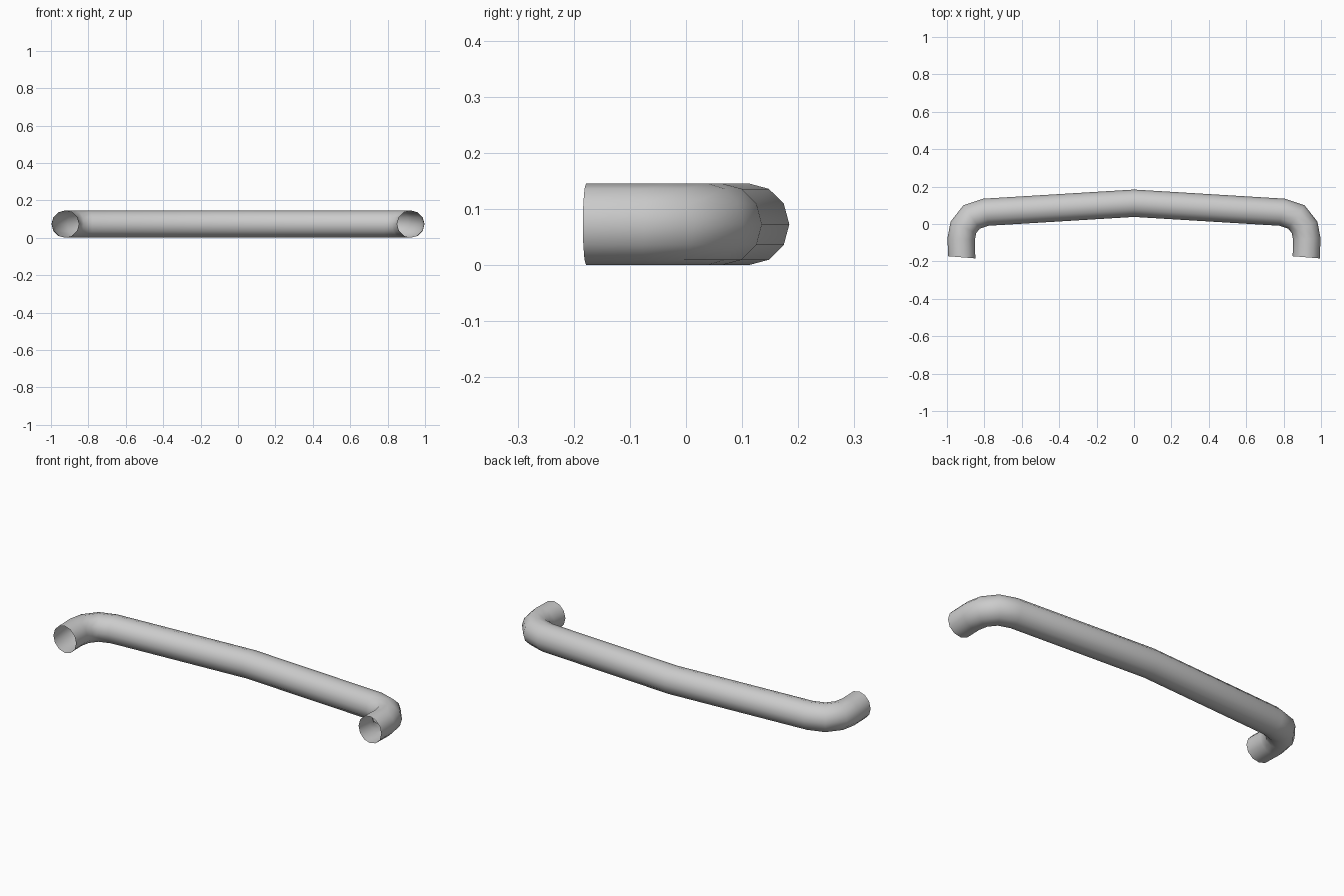
import bpy, bmesh, math
from mathutils import Vector

cube = bpy.data.objects.get("Cube")
if cube:
    bpy.data.objects.remove(cube, do_unlink=True)

RADIUS, SIDES = 0.073, 12

# Centre line of one half, from the middle to the open end
half = [(0, 0.111), (0.792, 0.063), (0.868, 0.038), (0.912, -0.018), (0.924, -0.08), (0.921, -0.178)]
path = [Vector((-x, y, RADIUS)) for x, y in reversed(half[1:])]
path += [Vector((x, y, RADIUS)) for x, y in half]

# Open tube with mitred rings
bm = bmesh.new()
up = Vector((0, 0, 1))
rings = []
for i, p in enumerate(path):
    before = (p - path[i - 1]).normalized() if i > 0 else None
    after = (path[i + 1] - p).normalized() if i < len(path) - 1 else None
    if before is None or after is None:
        tangent = before or after
        stretch = 1
        # the end cuts lean slightly outwards
        tangent = Vector((-math.copysign(0.08, p.x), tangent.y, 0)).normalized()
        if before is not None:
            tangent = Vector((tangent.x, -abs(tangent.y), 0))
    else:
        tangent = (before + after).normalized()
        stretch = 1 / tangent.dot(after)
    side = tangent.cross(up)
    ring = []
    for k in range(SIDES):
        a = math.tau * k / SIDES
        ring.append(bm.verts.new(p + side * (RADIUS * stretch * math.cos(a)) + up * (RADIUS * math.sin(a))))
    rings.append(ring)

for r0, r1 in zip(rings, rings[1:]):
    for k in range(SIDES):
        n = (k + 1) % SIDES
        bm.faces.new((r0[k], r0[n], r1[n], r1[k])).smooth = True
bmesh.ops.recalc_face_normals(bm, faces=bm.faces)

mesh = bpy.data.meshes.new("handle_tube")
bm.to_mesh(mesh)
bm.free()
tube = bpy.data.objects.new("handle_tube", mesh)
bpy.context.collection.objects.link(tube)

# Plain light grey
grey = bpy.data.materials.new("light_grey")
grey.use_nodes = True
colour = (0.6, 0.6, 0.6, 1)
grey.diffuse_color = colour
grey.node_tree.nodes["Principled BSDF"].inputs["Base Color"].default_value = colour
mesh.materials.append(grey)
